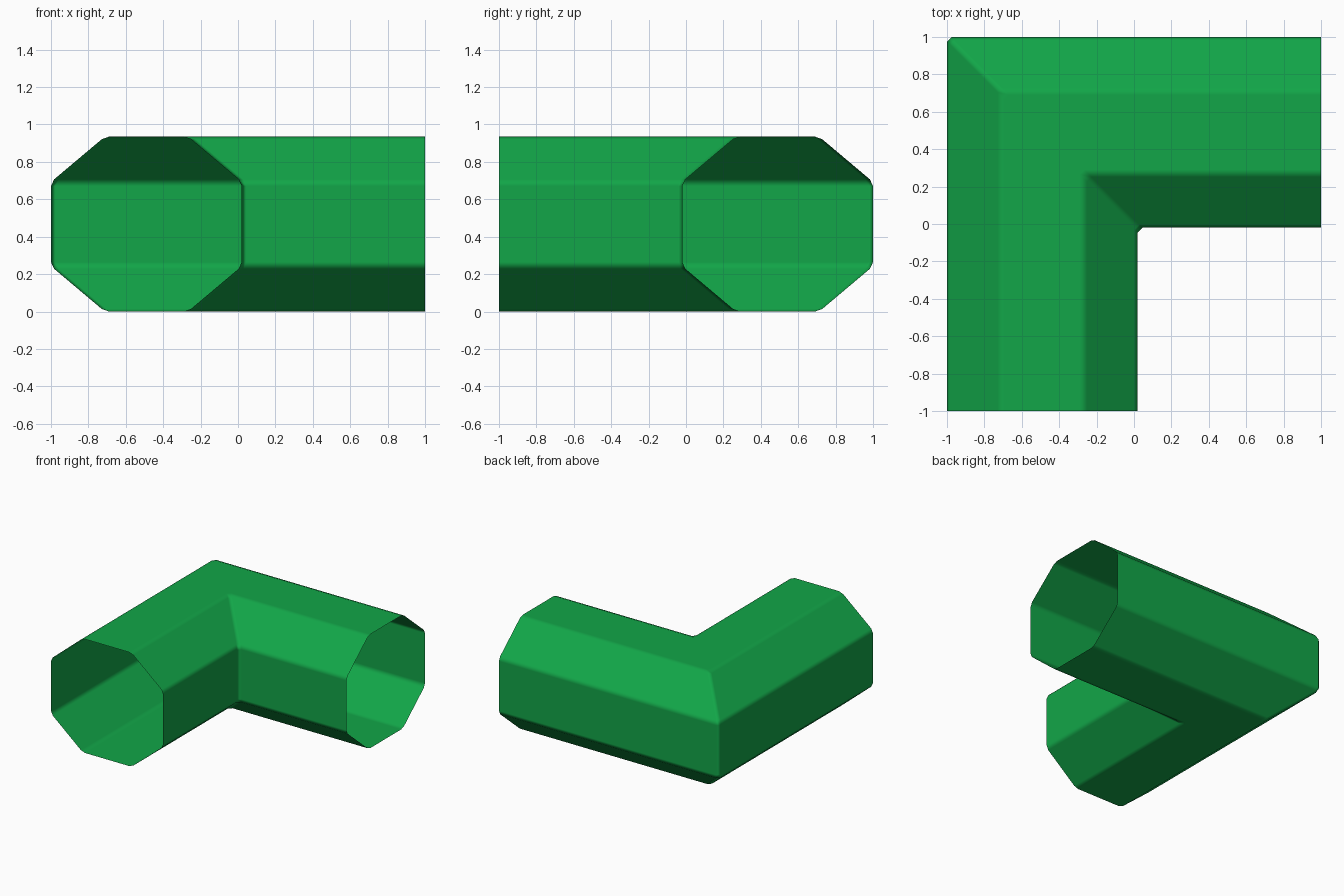
import bpy
import bmesh
from mathutils import Vector

cube = bpy.data.objects.get("Cube")
if cube:
    bpy.data.objects.remove(cube, do_unlink=True)

# Material
green = bpy.data.materials.new("pipe_green")
green.use_nodes = True
colour = (0.006, 0.38, 0.065, 1)
green.diffuse_color = colour
green.node_tree.nodes["Principled BSDF"].inputs["Base Color"].default_value = colour

# Octagonal cross-section: u points away from the inside of the bend
CENTRE = Vector((0.49, 0.4675))
HALF_U, HALF_Z = 0.51, 0.4675
FLAT_U, FLAT_Z = 0.222, 0.225
SOFT = 0.022      # width of the softened long edges
CORNER = 0.025    # chamfer of the bend

quarter = [(HALF_U, FLAT_Z), (FLAT_U, HALF_Z)]
corners = quarter + [(-u, z) for u, z in reversed(quarter)]
corners += [(-u, -z) for u, z in corners]
corners = [CENTRE + Vector(c) for c in corners]


def soften(points, width):
    """Cut every corner of a closed profile."""
    result = []
    for i, p in enumerate(points):
        for q in (points[i - 1], points[(i + 1) % len(points)]):
            result.append(p + (q - p).normalized() * width)
    return result


# Sweep the profile along the front arm, around the bend and along the side arm
bm = bmesh.new()
strands = []
for u, z in soften(corners, SOFT):
    path = [(-u, -1), (-u, u - CORNER), (CORNER - u, u), (1, u)]
    strands.append([bm.verts.new((x, y, z)) for x, y in path])
for i, strand in enumerate(strands):
    following = strands[(i + 1) % len(strands)]
    for s in range(len(strand) - 1):
        face = bm.faces.new((strand[s], following[s], following[s + 1], strand[s + 1]))
        face.smooth = True

mesh = bpy.data.meshes.new("pipe_elbow")
bm.to_mesh(mesh)
bm.free()
mesh.materials.append(green)
pipe = bpy.data.objects.new("pipe_elbow", mesh)
bpy.context.collection.objects.link(pipe)

# Keep the broad panels flat and blend only the narrow softened edges
weighted = pipe.modifiers.new("panel_normals", 'WEIGHTED_NORMAL')
weighted.weight = 100
